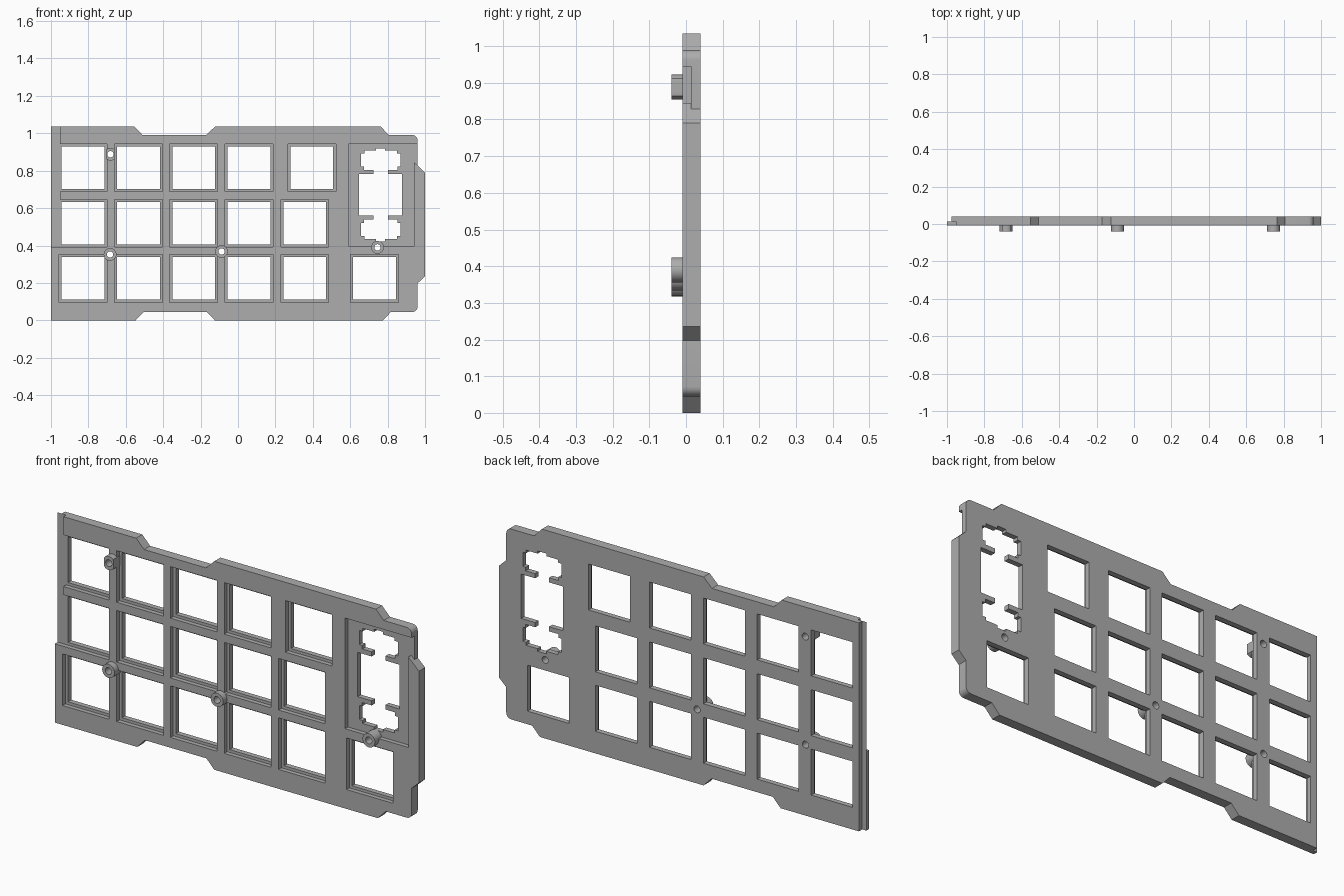
import bpy, bmesh, math
from mathutils import Vector

if "Cube" in bpy.data.objects:
    bpy.data.objects.remove(bpy.data.objects["Cube"], do_unlink=True)

grey = bpy.data.materials.new("matte_grey")
grey.use_nodes = True
GREY = (0.42, 0.42, 0.42, 1)
grey.diffuse_color = GREY
grey.node_tree.nodes["Principled BSDF"].inputs["Base Color"].default_value = GREY

FRONT, FLOOR, BACK = -0.009, 0.013, 0.039   # front face, recess floor, back face
BOSS_FRONT = -0.04


def prisms(name, shapes, y0, y1):
    """Extrude closed (x, z) outlines from y0 to y1 into one object."""
    bm = bmesh.new()
    for pts in shapes:
        face = bm.faces.new([bm.verts.new((x, y0, z)) for x, z in pts])
        new = bmesh.ops.extrude_face_region(bm, geom=[face])["geom"]
        moved = [v for v in new if isinstance(v, bmesh.types.BMVert)]
        bmesh.ops.translate(bm, verts=moved, vec=Vector((0, y1 - y0, 0)))
    bmesh.ops.recalc_face_normals(bm, faces=bm.faces)
    mesh = bpy.data.meshes.new(name)
    bm.to_mesh(mesh)
    bm.free()
    mesh.materials.append(grey)
    obj = bpy.data.objects.new(name, mesh)
    bpy.context.collection.objects.link(obj)
    return obj


def cut(target, shapes, y0, y1):
    """Cut the extruded outlines out of the target."""
    cutter = prisms("cutter", shapes, y0, y1)
    cutter.hide_render = True
    mod = target.modifiers.new("cut", "BOOLEAN")
    mod.operation, mod.solver, mod.object = "DIFFERENCE", "EXACT", cutter
    bpy.context.view_layer.objects.active = target
    bpy.ops.object.modifier_apply(modifier=mod.name)
    bpy.data.objects.remove(cutter, do_unlink=True)


def rect(x0, x1, z0, z1):
    return [(x0, z0), (x1, z0), (x1, z1), (x0, z1)]


def square(x, z, half):
    return rect(x - half, x + half, z - half, z + half)


def arc(x, z, r, a0, a1, n):
    angles = [math.radians(a0 + (a1 - a0) * i / n) for i in range(n + 1)]
    return [(x + r * math.cos(a), z + r * math.sin(a)) for a in angles]


def circle(x, z, r, n=32):
    return arc(x, z, r, 0, 360, n)[:-1]


# Plate outline, anticlockwise from the lower left corner
EDGE, ROUND = 0.96, 0.027
outline = [(-1, 0), (-0.547, 0), (-0.504, 0.045), (-0.167, 0.045), (-0.124, 0),
           (0.775, 0), (0.818, 0.045)]
outline += arc(EDGE - ROUND, 0.045 + ROUND, ROUND, -90, 0, 8)
outline += [(EDGE, 0.198), (1, 0.235), (1, 0.79), (EDGE, 0.828)]
outline += arc(EDGE - ROUND, 0.99 - ROUND, ROUND, 0, 90, 8)
outline += [(0.807, 0.99), (0.764, 1.035), (-0.124, 1.035), (-0.17, 0.99),
            (-0.51, 0.99), (-0.553, 1.035), (-1, 1.035)]
plate = prisms("plate", [outline], FRONT, BACK)

# Stepped left joint: the front half laps below, the back half laps above
LAP = 0.393
cut(plate, [rect(-1.1, -0.977, -0.1, 1.1)], FLOOR, 0.1)
cut(plate, [rect(-1.1, -0.953, LAP, 1.1)], -0.1, FLOOR)

# Key grid
columns = [-0.829, -0.532, -0.237, 0.059]
rows = {0.224: [0.357, 0.73], 0.519: [0.357], 0.816: [0.395]}
keys = [(x, z) for z, extra in rows.items() for x in columns + extra]
WINDOW, RECESS = 0.114, 0.128

# Recesses around the keys; the upper two on the left run out of the edge
recesses = []
for x, z in keys:
    if x == columns[0] and z > LAP:
        recesses.append(rect(-1.1, x + RECESS, z - RECESS, z + RECESS))
    else:
        recesses.append(square(x, z, RECESS))
# Side module recess, open to the right above the edge tab
recesses.append([(0.594, 0.396), (0.942, 0.396), (0.942, 0.845), (EDGE, 0.828),
                 (1.1, 0.9), (1.1, 0.945), (0.594, 0.945)])
cut(plate, recesses, -0.1, FLOOR)

# Side module opening: right half of the upper contour, repeated by mirroring
CX, CZ = 0.763, 0.671
half = [(0.038, 0.110), (0.115, 0.110), (0.115, 0), ]
upper = [(0.038, 0.0), (0.038, 0.133), (0.09, 0.133), (0.09, 0.151),
         (0.106, 0.151), (0.106, 0.221), (0.088, 0.221), (0.088, 0.236),
         (0.024, 0.236), (0.024, 0.249)]
contour = [(0.115, 0), (0.115, 0.11), (0.038, 0.11)] + upper[1:]
right = [(x, -z) for x, z in reversed(contour[1:])] + contour
left = [(-x, z) for x, z in reversed(right)]
opening = [(CX + x, CZ + z) for x, z in right + left]

# Through openings
cut(plate, [square(x, z, WINDOW) for x, z in keys] + [opening], -0.1, 0.1)

# Screw bosses with through holes
bosses = {"upper_left": (-0.682, 0.888), "lower_left": (-0.684, 0.352),
          "middle": (-0.088, 0.368), "right": (0.746, 0.39)}
BOSS_R, HOLE_R = 0.034, 0.017
cut(plate, [circle(x, z, HOLE_R) for x, z in bosses.values()], -0.1, 0.1)
parts = [plate]
for name, (x, z) in bosses.items():
    shape = circle(x, z, BOSS_R)
    if name == "upper_left":   # flattened sides between two keys
        shape = [(min(max(px, x - 0.025), x + 0.025), pz) for px, pz in shape]
    boss = prisms(name + "_boss", [shape], BOSS_FRONT, FLOOR)
    cut(boss, [circle(x, z, HOLE_R)], -0.1, 0.1)
    parts.append(boss)

# Smooth the round walls, keep the edges sharp
bpy.ops.object.select_all(action="DESELECT")
for part in parts:
    part.select_set(True)
bpy.context.view_layer.objects.active = plate
bpy.ops.object.shade_smooth_by_angle(angle=math.radians(25))
